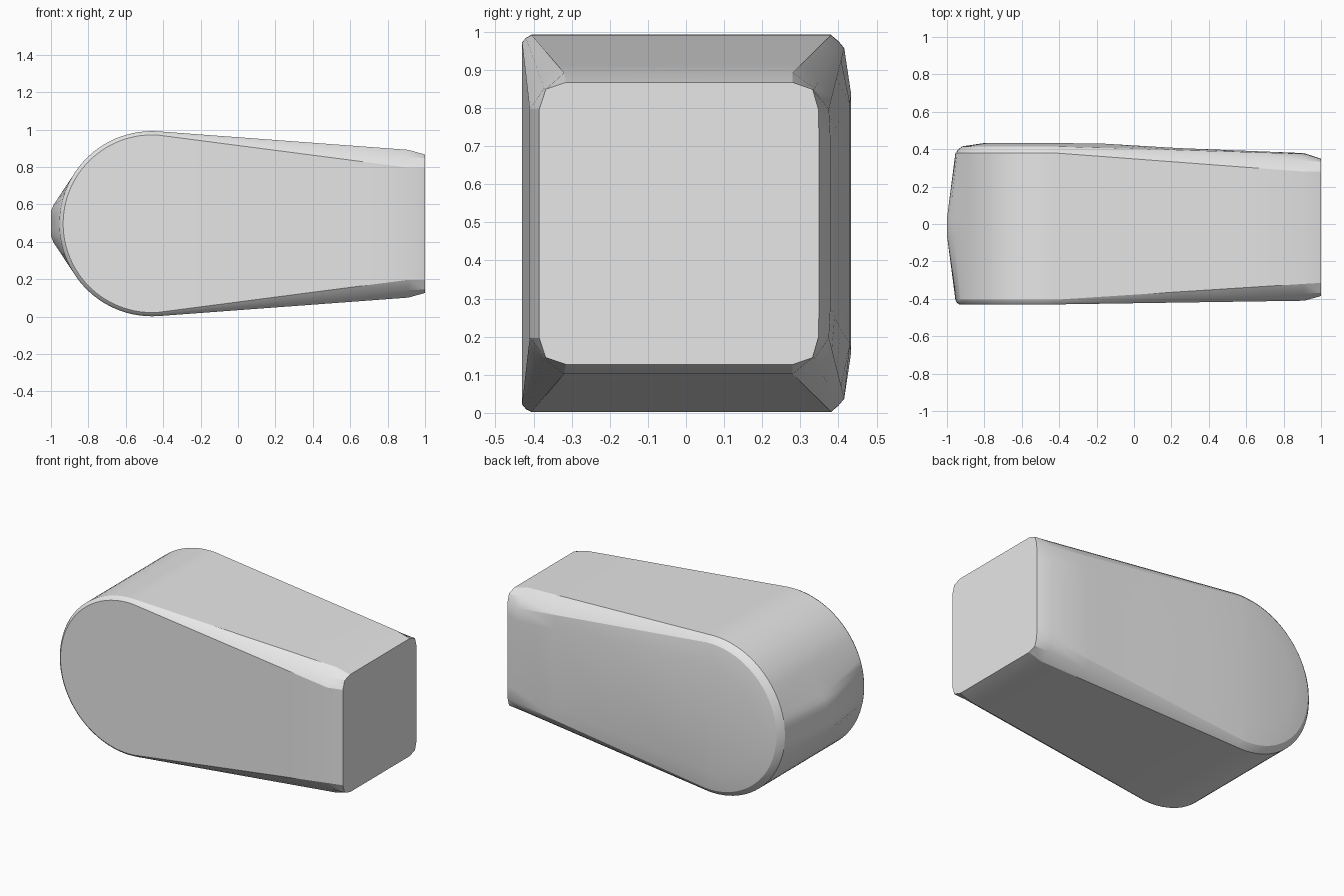
import bpy, bmesh
from math import radians, sin, cos

if "Cube" in bpy.data.objects:
    bpy.data.objects.remove(bpy.data.objects["Cube"], do_unlink=True)

MID = 0.497          # height of the symmetry plane
CX = -0.46           # centre of the rounded end
ARC = 48             # segments round the end
STRAIGHT = (0.2, 0.5, 0.8)

grey = bpy.data.materials.new("plain_grey")
grey.use_nodes = True
colour = (0.8, 0.8, 0.8, 1)
grey.diffuse_color = colour
grey.node_tree.nodes["Principled BSDF"].inputs["Base Color"].default_value = colour


def layer(radius, y_arc, shoulder, tip, nose=False, y_crown=None):
    """One outline: tapered top edge, round end, tapered bottom edge.
    shoulder and tip are (y, half height) near and at the square end."""
    arc = []
    for i in range(ARC + 1):
        a = radians(86 + 188 * i / ARC)
        x, h = CX + radius * cos(a), radius * sin(a)
        if nose and abs(h) < 0.29:
            # straight flanks that run out to a blunt nose
            t = min(1, (0.29 - abs(h)) / 0.21)
            x = -0.861 - 0.139 * t
        arc.append((x, y_arc, MID + h))
    start = arc[0]
    half = start[2] - MID
    top = [(1.0, tip[0], tip[1]), (0.91, shoulder[0], shoulder[1])]
    for t in reversed(STRAIGHT):
        y = y_arc + (shoulder[0] - y_arc) * t
        if y_crown is not None and t == STRAIGHT[0]:
            y = y_crown
        top.append((start[0] + (0.91 - start[0]) * t, y,
                    half + (shoulder[1] - half) * t))
    upper = [(x, y, MID + h) for x, y, h in top]
    lower = [(x, y, MID - h) for x, y, h in reversed(top)]
    return upper + arc + lower


# Outlines stacked from the front face to the back face
layers = [
    layer(0.475, -0.43, (-0.41, 0.30), (-0.385, 0.30)),
    layer(0.487, -0.42, (-0.372, 0.355), (-0.368, 0.352)),
    layer(0.495, -0.405, (-0.32, 0.395), (-0.315, 0.37)),
    layer(0.495, -0.06, (-0.06, 0.395), (-0.06, 0.37), nose=True),
    layer(0.495, 0.03, (0.03, 0.395), (0.03, 0.37), nose=True),
    layer(0.495, 0.38, (0.28, 0.395), (0.28, 0.37)),
    layer(0.478, 0.40, (0.338, 0.355), (0.332, 0.352)),
    layer(0.46, 0.415, (0.375, 0.30), (0.347, 0.30)),
    layer(0.34, 0.433, (0.379, 0.22), (0.349, 0.22), y_crown=0.43),
]

# Skin the outlines and close both flat sides with strips
bm = bmesh.new()
rings = [[bm.verts.new(p) for p in pts] for pts in layers]
count = len(rings[0])
for a, b in zip(rings, rings[1:]):
    for i in range(count):
        j = (i + 1) % count
        bm.faces.new((a[i], a[j], b[j], b[i]))
for ring in (rings[0], rings[-1]):
    for i in range(count // 2):
        quad = (ring[i], ring[i + 1], ring[count - 2 - i], ring[count - 1 - i])
        corners = list(dict.fromkeys(quad))
        if len(corners) > 2:
            bm.faces.new(corners)
bmesh.ops.recalc_face_normals(bm, faces=bm.faces[:])

mesh = bpy.data.meshes.new("tapered_body")
bm.to_mesh(mesh)
bm.free()
mesh.materials.append(grey)
body = bpy.data.objects.new("tapered_body", mesh)
bpy.context.collection.objects.link(body)

# Smooth shading with crisp rims
bpy.ops.object.select_all(action="DESELECT")
body.select_set(True)
bpy.context.view_layer.objects.active = body
bpy.ops.object.shade_smooth_by_angle(angle=radians(25))
